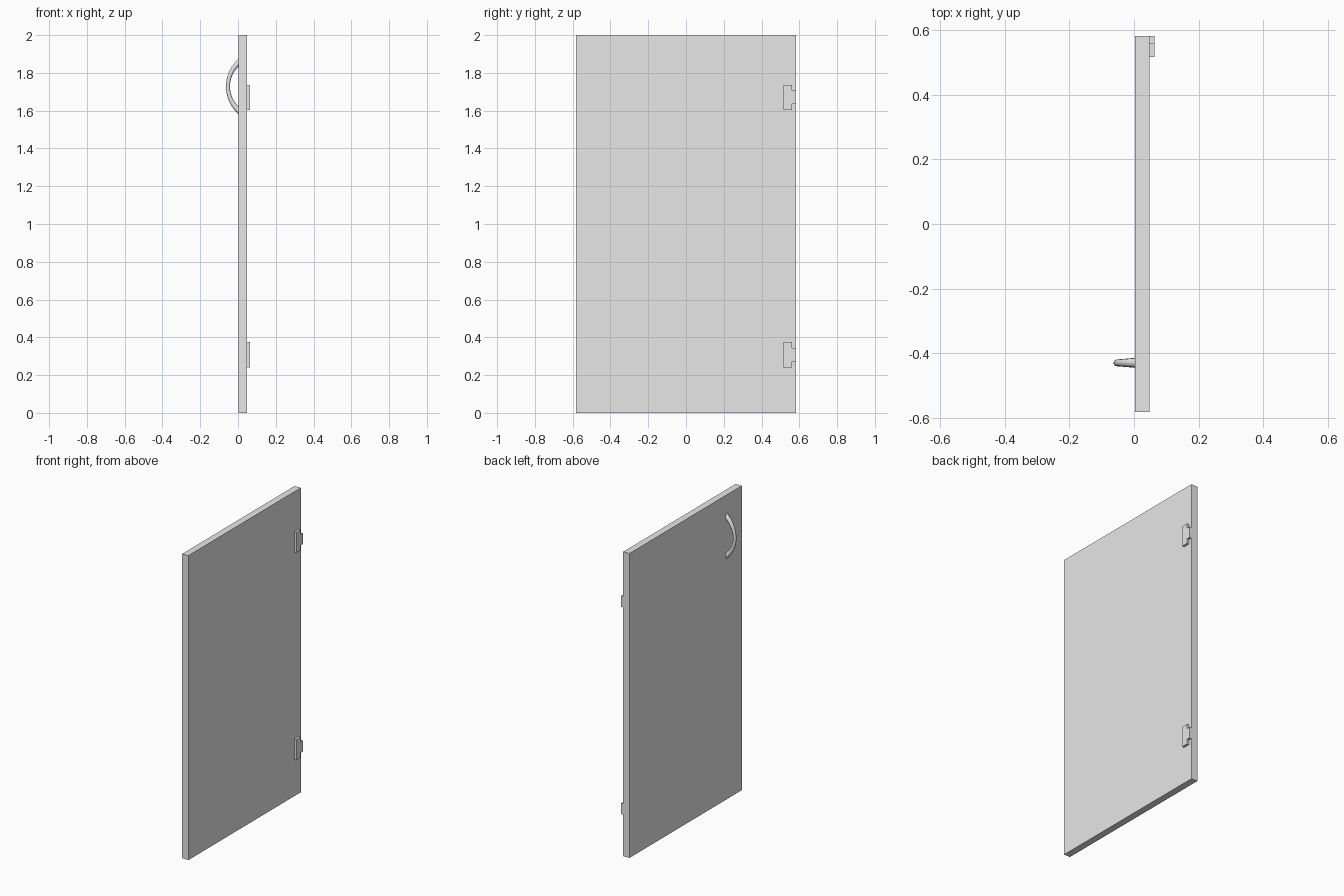
import bpy, bmesh, math

default = bpy.data.objects.get("Cube")
if default:
    bpy.data.objects.remove(default, do_unlink=True)

grey = bpy.data.materials.new("light grey")
grey.use_nodes = True
grey.diffuse_color = (0.8, 0.8, 0.8, 1)
grey.node_tree.nodes["Principled BSDF"].inputs["Base Color"].default_value = (0.8, 0.8, 0.8, 1)

PANEL_BACK, PANEL_FRONT, HINGE_FRONT = 0.003, 0.048, 0.063
HALF_WIDTH = 0.583


def prism(name, outline, x0, x1):
    """Extrude a (y, z) outline along x."""
    bm = bmesh.new()
    face = bm.faces.new([bm.verts.new((x0, y, z)) for y, z in outline])
    extruded = bmesh.ops.extrude_face_region(bm, geom=[face])["geom"]
    bmesh.ops.translate(bm, vec=(x1 - x0, 0, 0),
                        verts=[v for v in extruded if isinstance(v, bmesh.types.BMVert)])
    bmesh.ops.recalc_face_normals(bm, faces=bm.faces)
    mesh = bpy.data.meshes.new(name)
    bm.to_mesh(mesh)
    bm.free()
    mesh.materials.append(grey)
    obj = bpy.data.objects.new(name, mesh)
    bpy.context.collection.objects.link(obj)
    return obj


# Door panel
w = HALF_WIDTH
prism("door_panel", [(-w, 0), (w, 0), (w, 2), (-w, 2)], PANEL_BACK, PANEL_FRONT)

# Stepped hinges: tall leaf with a short knuckle at the door edge
for name, z in (("lower_hinge", 0.308), ("upper_hinge", 1.67)):
    half = [(0.517, 0.067), (0.56, 0.067), (0.56, 0.036), (w, 0.036)]
    outline = [(y, z + h) for y, h in half] + [(y, z - h) for y, h in reversed(half)]
    prism(name, outline, PANEL_FRONT, HINGE_FRONT)

# Bowed handle: circular arc, thicker toward the ends
CHORD, DEPTH, STEPS = 0.126, 0.056, 24
radius = (CHORD ** 2 + DEPTH ** 2) / (2 * DEPTH)
sweep = math.asin(CHORD / radius) * 1.1
curve = bpy.data.curves.new("handle", "CURVE")
curve.dimensions = "3D"
curve.bevel_depth = 0.0105
curve.bevel_resolution = 4
curve.use_fill_caps = True
spline = curve.splines.new("POLY")
spline.points.add(STEPS)
for i, point in enumerate(spline.points):
    t = 2 * i / STEPS - 1
    a = t * sweep
    x = PANEL_BACK - DEPTH + radius * (1 - math.cos(a))
    point.co = (x, -0.43, 1.728 + radius * math.sin(a), 1)
    point.radius = 1 + 0.55 * t * t
handle = bpy.data.objects.new("handle", curve)
bpy.context.collection.objects.link(handle)
curve.materials.append(grey)

bpy.ops.object.select_all(action="DESELECT")
handle.select_set(True)
bpy.context.view_layer.objects.active = handle
bpy.ops.object.convert(target="MESH")
bpy.ops.object.shade_smooth_by_angle(angle=math.radians(40))
